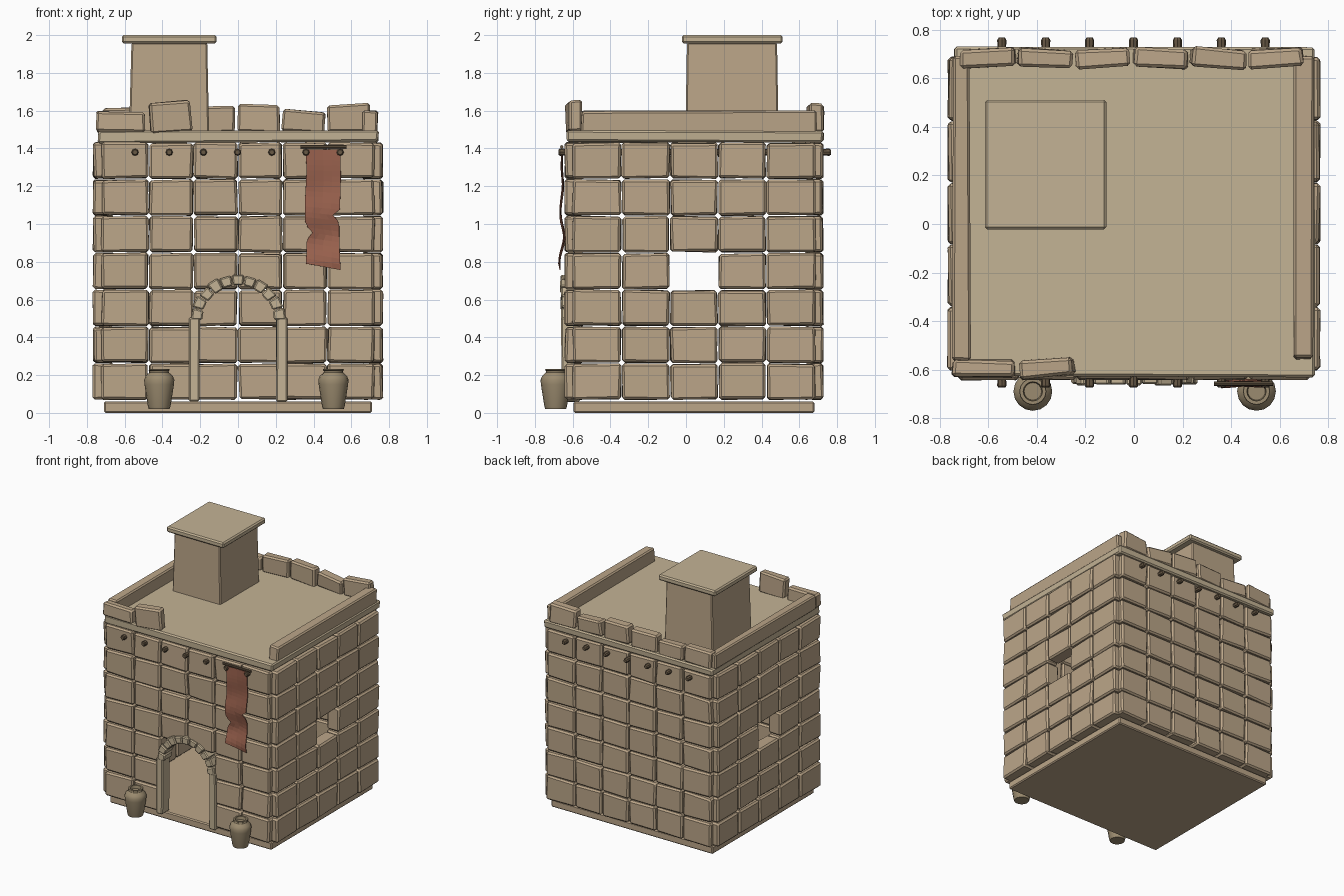
import bpy, bmesh, math, random
from mathutils import Vector, Matrix

if "Cube" in bpy.data.objects:
    bpy.data.objects.remove(bpy.data.objects["Cube"])

random.seed(7)


def material(name, rgb):
    m = bpy.data.materials.new(name)
    m.diffuse_color = (*rgb, 1)
    m.use_nodes = True
    m.node_tree.nodes["Principled BSDF"].inputs["Base Color"].default_value = m.diffuse_color
    return m


SAND = material("sandstone", (0.50, 0.38, 0.25))
PALE = material("pale_stone", (0.55, 0.45, 0.30))
CLAY = material("clay", (0.33, 0.26, 0.16))
WOOD = material("wood", (0.14, 0.10, 0.06))
CLOTH = material("red_cloth", (0.32, 0.12, 0.075))


def finish(name, bm, mat, bevel=0.0):
    bmesh.ops.recalc_face_normals(bm, faces=bm.faces)
    me = bpy.data.meshes.new(name)
    bm.to_mesh(me)
    bm.free()
    ob = bpy.data.objects.new(name, me)
    bpy.context.collection.objects.link(ob)
    me.materials.append(mat)
    if bevel:
        mod = ob.modifiers.new("bevel", "BEVEL")
        mod.width = bevel
        mod.segments = 1
        mod.limit_method = 'ANGLE'
    return ob


def add_box(bm, lo, hi, jitter=0.0, rot=None):
    lo, hi = Vector(lo), Vector(hi)
    verts = bmesh.ops.create_cube(bm, size=1)["verts"]
    for v in verts:
        p = Vector([c * s for c, s in zip(v.co, hi - lo)])
        if rot:
            p = rot @ p
        v.co = p + (lo + hi) / 2 + Vector([random.uniform(-jitter, jitter) for _ in range(3)])
    return verts


def box(name, lo, hi, mat=SAND, bevel=0.008, jitter=0.0, rot=None):
    bm = bmesh.new()
    add_box(bm, lo, hi, jitter, rot)
    return finish(name, bm, mat, bevel)


def revolve(bm, profile, sides, matrix):
    rings = [[bm.verts.new(matrix @ Vector((r * math.cos(2 * math.pi * i / sides),
                                            r * math.sin(2 * math.pi * i / sides), z)))
              for i in range(sides)] for r, z in profile]
    for a, b in zip(rings, rings[1:]):
        for i in range(sides):
            j = (i + 1) % sides
            bm.faces.new((a[i], a[j], b[j], b[i]))
    bm.faces.new(rings[0][::-1])
    bm.faces.new(rings[-1])


# Block walls: columns along one axis, seven courses high, with openings left out
ROWS = [0.068 + i * 0.195 for i in range(8)]
XCOLS = [-0.725, -0.472, -0.236, 0, 0.236, 0.472, 0.725]
YCOLS = [-0.605, -0.34, -0.085, 0.17, 0.425, 0.69]
GAP = 0.004


def block_wall(name, axis, cols, d0, d1, openings=()):
    bm = bmesh.new()
    for r in range(7):
        for c in range(len(cols) - 1):
            if (c, r) in openings:
                continue
            a, b = cols[c] + GAP, cols[c + 1] - GAP
            z0, z1 = ROWS[r] + GAP, ROWS[r + 1] - GAP
            if axis == 'x':
                add_box(bm, (a, d0, z0), (b, d1, z1), 0.005)
            else:
                add_box(bm, (d0, a, z0), (d1, b, z1), 0.005)
    return finish(name, bm, SAND, 0.012)


door = {(c, r) for c in (2, 3) for r in range(3)}
block_wall("front_wall", 'x', XCOLS, -0.64, -0.54, door)
block_wall("back_wall", 'x', XCOLS, 0.625, 0.725)
block_wall("right_wall", 'y', YCOLS, 0.655, 0.765, {(2, 3)})
block_wall("left_wall", 'y', YCOLS, -0.765, -0.655, {(2, 3)})

# Base and roof slabs
box("base_slab", (-0.71, -0.595, 0.0), (0.71, 0.68, 0.06), bevel=0.008)
box("roof_slab", (-0.742, -0.628, 1.432), (0.742, 0.728, 1.495), PALE, 0.01, 0.006)

# Parapets and merlons
box("left_parapet", (-0.75, -0.565, 1.48), (-0.675, 0.69, 1.598), bevel=0.01, jitter=0.005)
box("right_parapet", (0.66, -0.555, 1.48), (0.74, 0.69, 1.598), bevel=0.01, jitter=0.005)


def merlon(name, x0, x1, y0, y1, z1, tilt):
    rot = Matrix.Rotation(math.radians(tilt), 3, 'Y') @ Matrix.Rotation(math.radians(-tilt), 3, 'Z')
    box(name, (x0, y0, 1.485), (x1, y1, z1), bevel=0.012, jitter=0.006, rot=rot)


merlon("front_merlon_1", -0.75, -0.49, -0.63, -0.56, 1.592, 1)
merlon("front_merlon_2", -0.47, -0.25, -0.63, -0.56, 1.648, -4)
BACK = [(1.612, -2), (1.60, 3), (1.622, -2), (1.632, 2), (1.60, 4), (1.635, -2)]
for i, (top, tilt) in enumerate(BACK):
    x = -0.715 + i * 0.238
    merlon(f"back_merlon_{i + 1}", x, x + 0.222, 0.645, 0.722, top, tilt)

# Roof turret, slightly tapered, with its cap
bm = bmesh.new()
for v in add_box(bm, (-0.577, -0.003, 1.48), (-0.153, 0.49, 1.96)):
    if v.co.z > 1.7:
        v.co.x += 0.013 if v.co.x < -0.36 else -0.01
        v.co.y += 0.008 if v.co.y < 0.24 else -0.008
finish("roof_turret", bm, SAND, 0.008)
box("turret_cap", (-0.615, -0.022, 1.955), (-0.113, 0.512, 2.0), PALE, 0.01, 0.0)

# Roof beams poking out at front and back
bm = bmesh.new()
for i in range(7):
    m = Matrix.Translation((-0.545 + i * 0.181, 0, 1.38)) @ Matrix.Rotation(math.radians(-90), 4, 'X')
    revolve(bm, [(0.013, -0.675), (0.019, -0.668), (0.017, -0.6),
                 (0.017, 0.7), (0.019, 0.758), (0.013, 0.768)], 8, m)
finish("roof_beams", bm, WOOD)

# Door frame: two jambs and a ring of arch stones
for side, s in (("left", -1), ("right", 1)):
    xs = sorted((s * 0.203, s * 0.26))
    box(f"{side}_door_jamb", (xs[0], -0.66, 0.06), (xs[1], -0.56, 0.505), PALE, 0.008, 0.003)
bm = bmesh.new()
N = 11
for i in range(N):
    mid = math.pi * (i + 0.5) / N
    half = math.pi / N / 2 * 0.93
    r0, r1 = 0.185 + random.uniform(-0.004, 0.004), 0.243 + random.uniform(-0.005, 0.005)
    corners = [(r0, mid - half), (r1, mid - half), (r1, mid + half), (r0, mid + half)]
    ends = [[bm.verts.new((r * 1.03 * math.cos(a), y, 0.49 + r * math.sin(a))) for r, a in corners]
            for y in (-0.662 + random.uniform(-0.004, 0.004), -0.56)]
    bm.faces.new(ends[0])
    bm.faces.new(ends[1][::-1])
    for k in range(4):
        n = (k + 1) % 4
        bm.faces.new((ends[0][k], ends[1][k], ends[1][n], ends[0][n]))
finish("door_arch_stones", bm, PALE, 0.007)

# Clay jars beside the door
JAR = [(0.055, 0.02), (0.06, 0.035), (0.078, 0.15), (0.08, 0.175), (0.072, 0.195),
       (0.052, 0.213), (0.05, 0.222), (0.056, 0.226), (0.054, 0.233), (0.04, 0.233), (0.036, 0.21)]
for name, x in (("left_jar", -0.417), ("right_jar", 0.505)):
    bm = bmesh.new()
    revolve(bm, JAR, 16, Matrix.Translation((x, -0.69, 0)))
    ob = finish(name, bm, CLAY)
    for p in ob.data.polygons:
        p.use_smooth = len(p.vertices) == 4
    bpy.context.view_layer.objects.active = ob
    ob.select_set(True)
    bpy.ops.object.shade_smooth_by_angle(angle=math.radians(30))
    ob.select_set(False)

# Torn hanging banner with its rod
bm = bmesh.new()
ROWN, COLN = 22, 4
grid = []
for r in range(ROWN + 1):
    t = r / ROWN
    left, right = 0.358 + 0.004 * math.sin(9 * t), 0.540 + 0.004 * math.sin(7 * t)
    left += {16: 0.035, 15: 0.012, 17: 0.012}.get(r, 0)
    right -= {12: 0.035, 13: 0.008}.get(r, 0)
    row = []
    for c in range(COLN + 1):
        u = c / COLN
        z = 1.395 - t * (0.605 + 0.033 * u)
        y = -0.656 - 0.016 * t * math.sin(14 * t + 1.2 * u) - 0.003 * math.cos(6 * u)
        row.append(bm.verts.new((left + (right - left) * u, y, z)))
    grid.append(row)
for a, b in zip(grid, grid[1:]):
    for c in range(COLN):
        bm.faces.new((a[c], a[c + 1], b[c + 1], b[c]))
banner = finish("banner", bm, CLOTH)
solid = banner.modifiers.new("thickness", "SOLIDIFY")
solid.thickness = 0.005
solid.offset = 0
bm = bmesh.new()
revolve(bm, [(0.009, -0.122), (0.009, 0.122)], 8,
        Matrix.Translation((0.452, -0.658, 1.408)) @ Matrix.Rotation(math.radians(90), 4, 'Y'))
finish("banner_rod", bm, WOOD)
